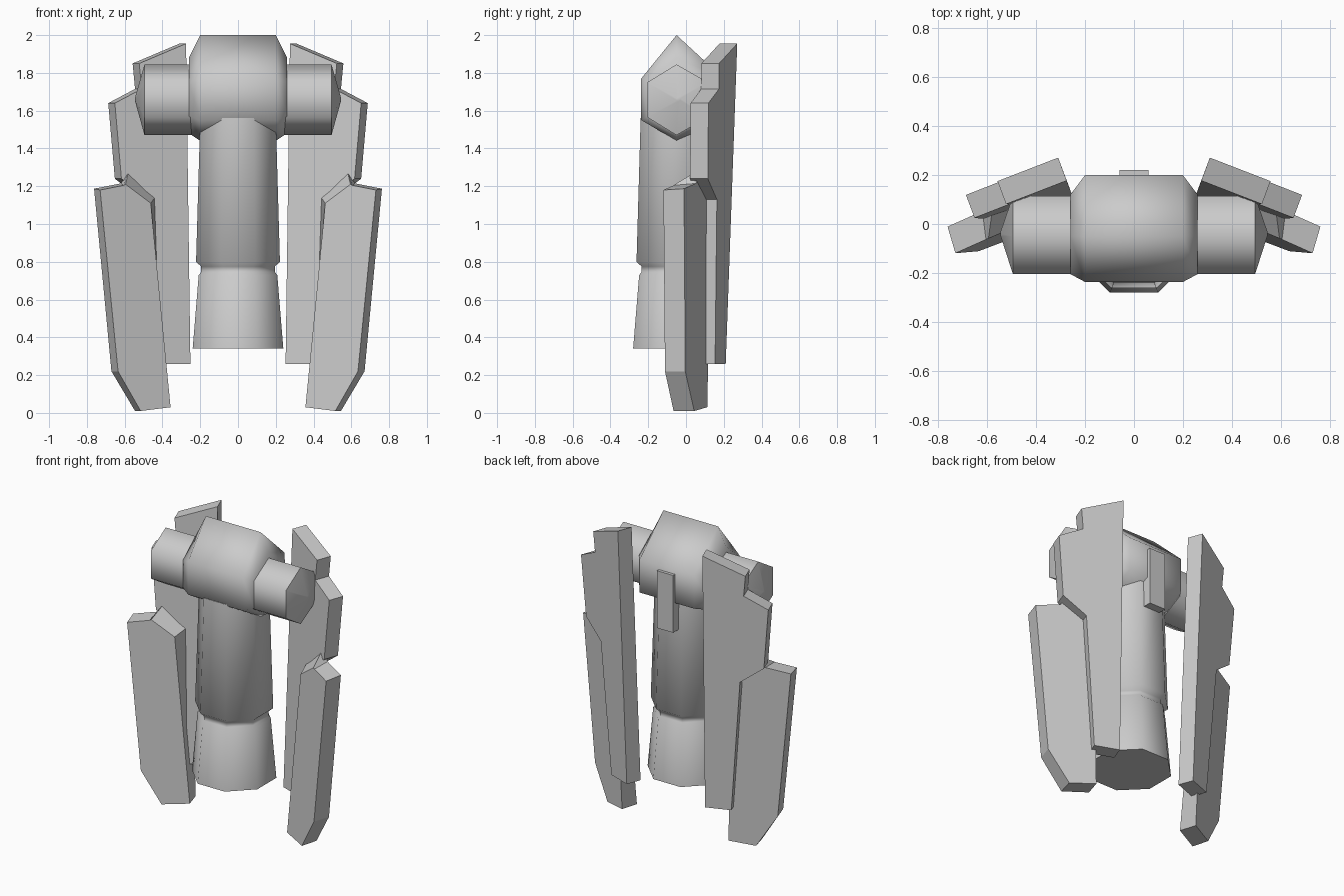
import bpy, bmesh, math

cube = bpy.data.objects.get("Cube")
if cube:
    bpy.data.objects.remove(cube)

grey = bpy.data.materials.new("light_grey")
grey.use_nodes = True
COLOUR = (0.6, 0.6, 0.6, 1)
grey.diffuse_color = COLOUR
grey.node_tree.nodes["Principled BSDF"].inputs["Base Color"].default_value = COLOUR


def loft(name, rings, smooth=0, mirror=False):
    """Skin a list of equal-length point rings and cap both ends."""
    bm = bmesh.new()
    loops = [[bm.verts.new(p) for p in ring] for ring in rings]
    n = len(loops[0])
    for a, b in zip(loops, loops[1:]):
        for i in range(n):
            j = (i + 1) % n
            bm.faces.new((a[i], a[j], b[j], b[i]))
    bm.faces.new(loops[0])
    bm.faces.new(loops[-1])
    bmesh.ops.recalc_face_normals(bm, faces=bm.faces[:])
    mesh = bpy.data.meshes.new(name)
    bm.to_mesh(mesh)
    bm.free()
    mesh.materials.append(grey)
    obj = bpy.data.objects.new(name, mesh)
    bpy.context.collection.objects.link(obj)
    if mirror:
        obj.modifiers.new("Mirror", 'MIRROR').use_mirror_merge = False
    if smooth:
        bpy.ops.object.select_all(action='DESELECT')
        obj.select_set(True)
        bpy.context.view_layer.objects.active = obj
        bpy.ops.object.shade_smooth_by_angle(angle=math.radians(smooth))
    return obj


def hexagon(x, front, back, low, high, side_low, side_high, ridge=-0.05):
    """Upright six-sided section across the x axis."""
    return [(x, ridge, high), (x, front, side_high), (x, front, side_low),
            (x, ridge, low), (x, back, side_low), (x, back, side_high)]


def octagon(z, apothem, centre_y=-0.04):
    r = apothem / math.cos(math.pi / 8)
    angles = [math.pi / 8 + k * math.pi / 4 for k in range(8)]
    return [(r * math.cos(a), centre_y + r * math.sin(a), z) for a in angles]


# Central hub with bevelled ends
wide = (-0.237, 0.2, 1.44, 2.0, 1.55, 1.77)
narrow = (-0.205, 0.12, 1.48, 1.88, 1.57, 1.75)
loft("hub", [hexagon(-0.26, *narrow), hexagon(-0.2, *wide),
             hexagon(0.2, *wide), hexagon(0.26, *narrow)], smooth=65)

# Side arms with shallow pointed caps
arm = (-0.205, 0.115, 1.47, 1.845, 1.565, 1.75)
tip = (-0.05, -0.03, 1.65, 1.67, 1.655, 1.665, -0.04)
loft("side_arm", [hexagon(0.2, *arm), hexagon(0.495, *arm),
                  hexagon(0.545, *tip)], smooth=65, mirror=True)

# Column with a groove above its foot
profile = [(0.34, 0.24), (0.73, 0.208), (0.745, 0.195),
           (0.775, 0.195), (0.8, 0.222), (1.56, 0.2)]
loft("column", [octagon(z, r) for z, r in profile], smooth=50)

# Small plate on the back of the hub
loft("back_plate", [[(x, y, z) for x, y in
                     ((-0.06, 0.1), (0.06, 0.1), (0.06, 0.22), (-0.06, 0.22))]
                    for z in (1.36, 1.74)])

# Rear wing panels, leaning back and wrapping forward
outline = [(0.31, 1.955), (0.558, 1.85), (0.545, 1.715), (0.687, 1.64),
           (0.652, 1.24), (0.51, 1.13), (0.44, 0.26), (0.287, 0.26)]
back = [(x, 0.275 - 0.37 * (x - 0.3) + 0.041 * (z - 1.955), z)
        for x, z in outline]
front = [(x - 0.035, y - 0.094, z) for x, y, z in back]
loft("rear_wing", [front, back], mirror=True)

# Front wing panels, with a sloping cut at the top inner corner
front_outline = [(0.73, 1.18), (0.605, 1.205), (0.595, 1.21), (0.462, 1.11),
                 (0.357, 0.03), (0.515, 0.01), (0.635, 0.22)]
back_outline = [(0.762, 1.187), (0.62, 1.215), (0.577, 1.29), (0.43, 1.155),
                (0.39, 0.03), (0.545, 0.01), (0.67, 0.22)]


def slant(points, x0, y0):
    return [(x, y0 + 0.44 * (x0 - x) + 0.035 * (z - 1.18), z) for x, z in points]


loft("front_wing", [slant(front_outline, 0.72, -0.115),
                    slant(back_outline, 0.76, -0.01)], mirror=True)
